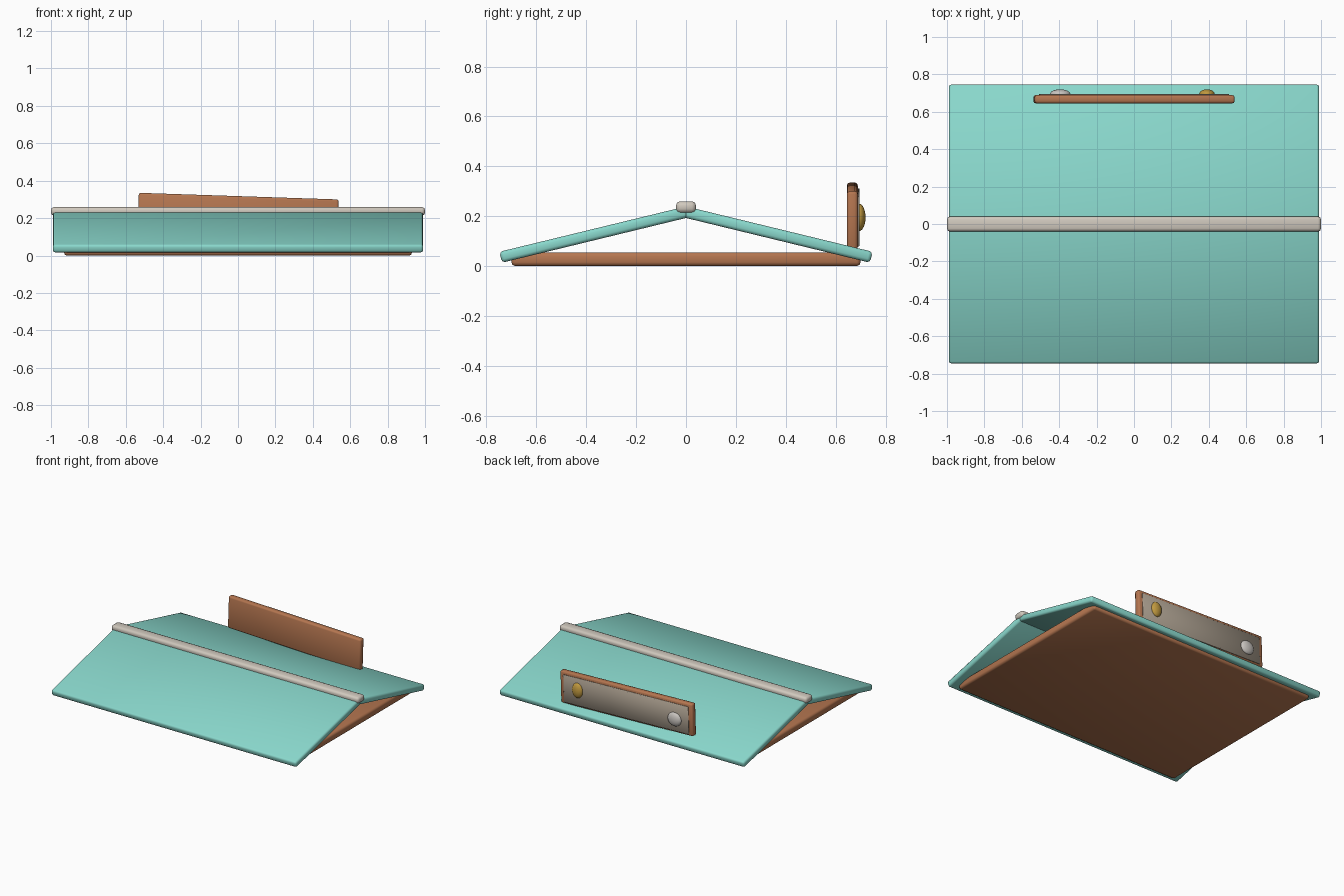
import bpy
import math

cube = bpy.data.objects.get("Cube")
if cube:
    bpy.data.objects.remove(cube, do_unlink=True)


def material(name, rgb):
    m = bpy.data.materials.new(name)
    m.use_nodes = True
    m.diffuse_color = (*rgb, 1)
    m.node_tree.nodes["Principled BSDF"].inputs["Base Color"].default_value = (*rgb, 1)
    return m


TEAL = material("teal roof", (0.25, 0.68, 0.60))
WOOD = material("brown wood", (0.46, 0.18, 0.08))
TRIM = material("pale trim", (0.63, 0.58, 0.51))
PLATE = material("warm grey plate", (0.40, 0.34, 0.27))
GOLD = material("gold", (0.53, 0.32, 0.05))
SILVER = material("silver", (0.58, 0.55, 0.52))


def finish(ob, name, mat):
    ob.name = name
    ob.data.materials.append(mat)
    for p in ob.data.polygons:
        p.use_smooth = True
    return ob


def box(name, mat, loc, size, bevel, rot=(0, 0, 0)):
    """Box with softly rounded edges."""
    bpy.ops.mesh.primitive_cube_add(size=1, location=loc, rotation=rot)
    ob = bpy.context.object
    ob.scale = size
    bpy.ops.object.transform_apply(location=False, rotation=False, scale=True)
    mod = ob.modifiers.new("rounded edges", 'BEVEL')
    mod.width = bevel
    mod.segments = 2
    return finish(ob, name, mat)


# Floor slab
box("floor_slab", WOOD, (0, 0, 0.0275), (1.86, 1.40, 0.055), 0.015)

# Two roof panels leaning on each other, meeting at the ridge
slope = math.radians(13.65)
half = 0.377
for name, side in (("front_roof_panel", -1), ("back_roof_panel", 1)):
    centre = (0, side * (half * math.cos(slope) + 0.003),
              0.215 - half * math.sin(slope))
    box(name, TEAL, centre, (1.98, 2 * half + 0.015, 0.045), 0.013,
        (-side * slope, 0, 0))

# Ridge cap
box("ridge_cap", TRIM, (0, 0, 0.236), (2.0, 0.08, 0.046), 0.016)

# Crooked sign board above the back eave
tilt = math.radians(1.9)
box("sign_board", WOOD, (0, 0.667, 0.2), (1.07, 0.044, 0.235), 0.012, (0, tilt, 0))

# Sign face with rounded corners
plate = box("sign_plate", PLATE, (0, 0.691, 0.195), (1.01, 0.009, 0.2), 0.0025,
            (0, tilt, 0))
corner = plate.modifiers.new("rounded corners", 'BEVEL')
corner.width = 0.004


# Domed studs on the sign
def stud(name, mat, x, z, rx, rz):
    bpy.ops.mesh.primitive_uv_sphere_add(segments=24, ring_count=12,
                                         location=(x, 0.694, z))
    ob = bpy.context.object
    ob.scale = (rx, 0.026, rz)
    finish(ob, name, mat)


stud("gold_stud", GOLD, 0.39, 0.195, 0.042, 0.055)
stud("silver_stud", SILVER, -0.395, 0.195, 0.055, 0.05)
